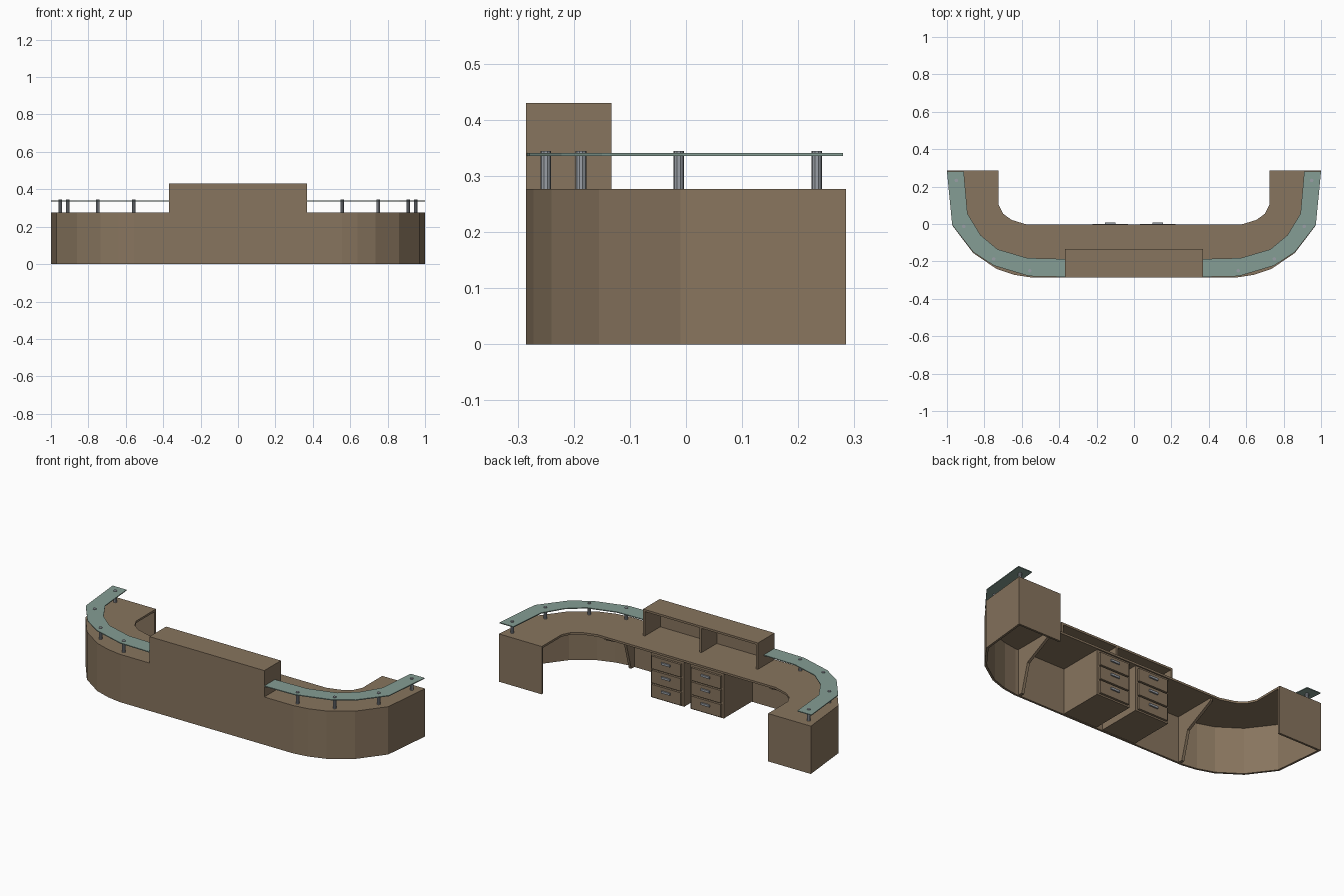
import bpy, bmesh, math

if "Cube" in bpy.data.objects:
    bpy.data.objects.remove(bpy.data.objects["Cube"])

def material(name, col):
    m = bpy.data.materials.new(name)
    m.diffuse_color = (*col, 1)
    m.use_nodes = True
    m.node_tree.nodes["Principled BSDF"].inputs["Base Color"].default_value = m.diffuse_color
    return m

WOOD = material("brown wood", (0.245, 0.177, 0.112))
GLASS = material("green glass", (0.235, 0.34, 0.297))
STEEL = material("grey steel", (0.32, 0.345, 0.38))

def finish(name, bm, mat):
    bmesh.ops.recalc_face_normals(bm, faces=bm.faces)
    me = bpy.data.meshes.new(name)
    bm.to_mesh(me)
    bm.free()
    me.materials.append(mat)
    ob = bpy.data.objects.new(name, me)
    bpy.context.collection.objects.link(ob)
    return ob

def box(name, lo, hi, mat):
    bm = bmesh.new()
    bmesh.ops.create_cube(bm, size=1)
    for v in bm.verts:
        v.co = [l + (c + 0.5) * (h - l) for c, l, h in zip(v.co, lo, hi)]
    return finish(name, bm, mat)

def prism(name, pts, offset, mat):
    """Extrude a flat 3D outline along offset."""
    bm = bmesh.new()
    f = bm.faces.new([bm.verts.new(p) for p in pts])
    r = bmesh.ops.extrude_face_region(bm, geom=[f])
    bmesh.ops.translate(bm, vec=offset,
                        verts=[g for g in r["geom"] if isinstance(g, bmesh.types.BMVert)])
    return finish(name, bm, mat)

def cylinder(name, x, y, z0, z1, r, mat):
    bm = bmesh.new()
    bmesh.ops.create_cone(bm, cap_ends=True, segments=10, radius1=r, radius2=r, depth=z1 - z0)
    bmesh.ops.translate(bm, vec=(x, y, (z0 + z1) / 2), verts=bm.verts)
    return finish(name, bm, mat)

def mirrored(half):
    return half + [(-x, y) for x, y in reversed(half)]

TOP, T = 0.277, 0.012
FRONT, BACK = -0.285, 0.285

# plan outlines, right half, from the end of the wing to the centre
outer = [(1, BACK), (0.97, -0.01), (0.86, -0.155), (0.735, -0.24), (0.64, -0.272), (0.555, FRONT)]
inner = [(0.725, BACK), (0.725, 0.105), (0.70, 0.055), (0.655, 0.022), (0.57, -0.004)]

# countertop
outline = mirrored(outer) + mirrored(inner)[::-1]
prism("countertop", [(x, y, TOP - T) for x, y in outline], (0, 0, T), WOOD)

# curved outer wall with the two end panels, hollow inside
path = mirrored([(0.725, BACK)] + outer)
bm = bmesh.new()
low = [bm.verts.new((x, y, 0)) for x, y in path]
high = [bm.verts.new((x, y, TOP - T)) for x, y in path]
for i in range(len(path) - 1):
    bm.faces.new((low[i + 1], low[i], high[i], high[i + 1]))
wall = finish("outer_wall", bm, WOOD)
# make the normals point outwards so the thickness goes inwards
if max(wall.data.polygons, key=lambda p: p.area).normal.y > 0:
    wall.data.flip_normals()
solid = wall.modifiers.new("thickness", 'SOLIDIFY')
solid.thickness = T
solid.offset = -1
solid.use_even_offset = True

# raised hutch, open at the back
HX, HB, HT = 0.368, -0.133, 0.43
box("hutch_top", (-HX, FRONT, HT - T), (HX, HB, HT), WOOD)
box("hutch_front", (-HX, FRONT, TOP), (HX, FRONT + T, HT - T), WOOD)
for name, x in (("left_end", -HX), ("divider", -T / 2), ("right_end", HX - T)):
    box("hutch_" + name, (x, FRONT + T, TOP), (x + T, HB, HT - T), WOOD)

glass = [(1, 0.28), (0.972, -0.005), (0.86, -0.15), (0.75, -0.222), (0.56, -0.279), (HX, FRONT + 0.002),
         (HX, -0.187), (0.57, -0.182), (0.73, -0.135), (0.82, -0.06), (0.89, 0.055), (0.91, 0.28)]
posts = [(0.95, 0.233), (0.91, -0.013), (0.75, -0.187), (0.557, -0.25)]
bracket = [(-0.272, 0), (-0.245, 0), (-0.20, 0.16), (-0.02, 0.25), (-0.02, TOP - T), (-0.272, TOP - T)]

for side, s in (("right", 1), ("left", -1)):
    # glass shelf on steel posts
    prism(side + "_glass_shelf", [(s * x, y, 0.336) for x, y in glass], (0, 0, 0.005), GLASS)
    for i, (x, y) in enumerate(posts):
        cylinder(f"{side}_post_{i + 1}", s * x, y, TOP, 0.345, 0.0095, STEEL)
    # slanted support under the counter
    prism(side + "_bracket", [(s * 0.53 - 0.008, y, z) for y, z in bracket], (0.016, 0, 0), WOOD)
    # drawer cabinet
    cx = s * 0.127
    box(side + "_cabinet", (cx - 0.107, FRONT + T, 0.003), (cx + 0.107, -0.012, TOP - T), WOOD)
    for i in range(3):
        z = 0.012 + i * 0.082
        box(f"{side}_drawer_{i + 1}", (cx - 0.094, -0.012, z), (cx + 0.094, 0.001, z + 0.073), WOOD)
        box(f"{side}_handle_{i + 1}", (cx - 0.028, 0.001, z + 0.042), (cx + 0.028, 0.009, z + 0.054), STEEL)
